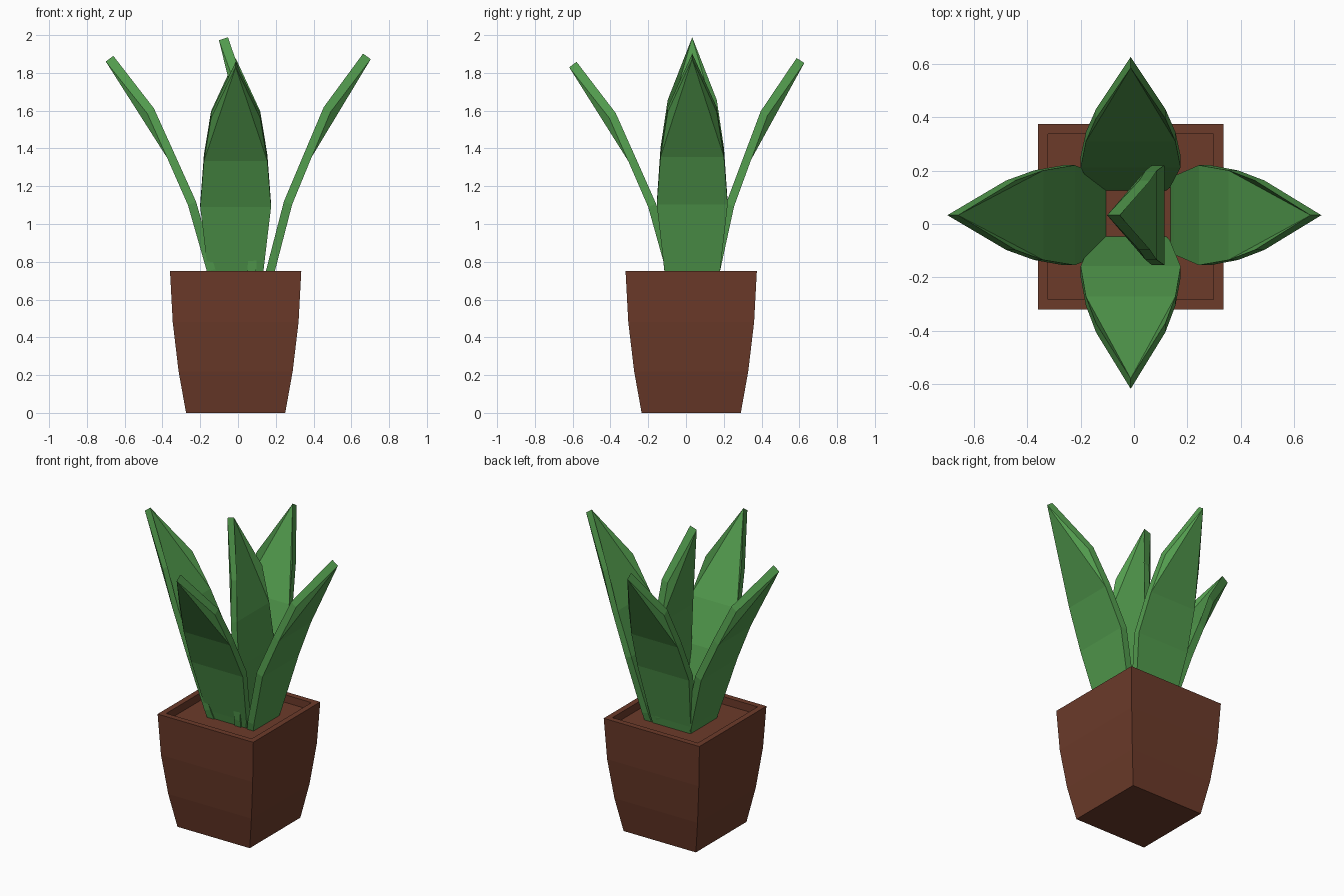
import bpy, bmesh, math
from mathutils import Vector, Matrix

if "Cube" in bpy.data.objects:
    bpy.data.objects.remove(bpy.data.objects["Cube"])

CX, CY = -0.0125, 0.0275   # axis of the pot


def material(name, rgb):
    m = bpy.data.materials.new(name)
    m.diffuse_color = (*rgb, 1)
    m.use_nodes = True
    m.node_tree.nodes["Principled BSDF"].inputs["Base Color"].default_value = m.diffuse_color
    return m


def make_object(name, verts, faces, mat):
    bm = bmesh.new()
    vs = [bm.verts.new(v) for v in verts]
    for f in faces:
        bm.faces.new([vs[i] for i in f])
    bmesh.ops.recalc_face_normals(bm, faces=bm.faces)
    me = bpy.data.meshes.new(name)
    bm.to_mesh(me)
    bm.free()
    me.materials.append(mat)
    ob = bpy.data.objects.new(name, me)
    bpy.context.collection.objects.link(ob)
    return ob


green = material("leaf_green", (0.085, 0.33, 0.075))
brown = material("clay_brown", (0.15, 0.043, 0.023))

# Pot: stacked square rings (half width, height), ending in the sunken soil
rings = [(0.2625, 0), (0.302, 0.22), (0.333, 0.48), (0.3475, 0.75),
         (0.31, 0.75), (0.31, 0.70)]
corners = [(-1, -1), (1, -1), (1, 1), (-1, 1)]
verts = [(CX + sx * h, CY + sy * h, z) for h, z in rings for sx, sy in corners]
faces = [(4 * r + i, 4 * r + (i + 1) % 4, 4 * r + 4 + (i + 1) % 4, 4 * r + 4 + i)
         for r in range(len(rings) - 1) for i in range(4)]
last = 4 * (len(rings) - 1)
faces += [(0, 1, 2, 3), tuple(range(last, last + 4))]
make_object("pot", verts, faces, brown)

# Leaf stations: outer (out, up), inner (out, up), half width; then the tip
STATIONS = [((-0.02, -0.08), (-0.065, -0.07), 0.128),
            ((0.0, 0.0), (-0.045, 0.01), 0.147),
            ((0.10, 0.35), (0.057, 0.368), 0.1875),
            ((0.21, 0.60), (0.175, 0.63), 0.168),
            ((0.315, 0.835), (0.28, 0.862), 0.13)]
TIP = ((0.535, 1.11), (0.495, 1.14))


def leaf(name, base, heading, lean, scale=1.0):
    """base is the outer foot of the leaf at the rim, lean tips it outward."""
    pts = []
    for side in (0, 1):
        for st in STATIONS:
            for s in (-1, 1):
                pts.append((st[side][0] * scale, s * st[2], st[side][1] * scale))
        pts.append((TIP[side][0] * scale, 0, TIP[side][1] * scale))
    n = len(STATIONS)
    k = 2 * n + 1                       # vertices per side
    fs = []
    for o in (0, k):
        for i in range(n - 2):
            a = o + 2 * i
            fs.append((a, a + 1, a + 3, a + 2))
        a, t = o + 2 * (n - 2), o + 2 * n
        fs += [(a, a + 1, t), (a, t, a + 2), (a + 1, a + 3, t)]
    # thickness along the outline
    loop = [2 * i for i in range(n)] + [2 * n] + [2 * i + 1 for i in reversed(range(n))]
    for i, a in enumerate(loop):
        b = loop[(i + 1) % len(loop)]
        fs.append((a, b, b + k, a + k))
    m = (Matrix.Translation(base) @ Matrix.Rotation(math.radians(heading), 4, 'Z')
         @ Matrix.Rotation(math.radians(lean), 4, 'Y'))
    make_object(name, [m @ Vector(p) for p in pts], fs, green)


# Four splayed leaves and one nearly upright in the middle
leaf("leaf_right", (0.195, 0.033, 0.75), 0, -1.4)
leaf("leaf_back", (0.18, 0.18, 0.75) and (CX, 0.18, 0.75), 90, -3.7, 0.965)
leaf("leaf_left", (-0.165, 0.033, 0.75), 180, 0)
leaf("leaf_front", (CX, -0.105, 0.75), 270, -0.3, 0.97)
leaf("leaf_middle", (0.05, 0.033, 0.75), 180, -18.7)
